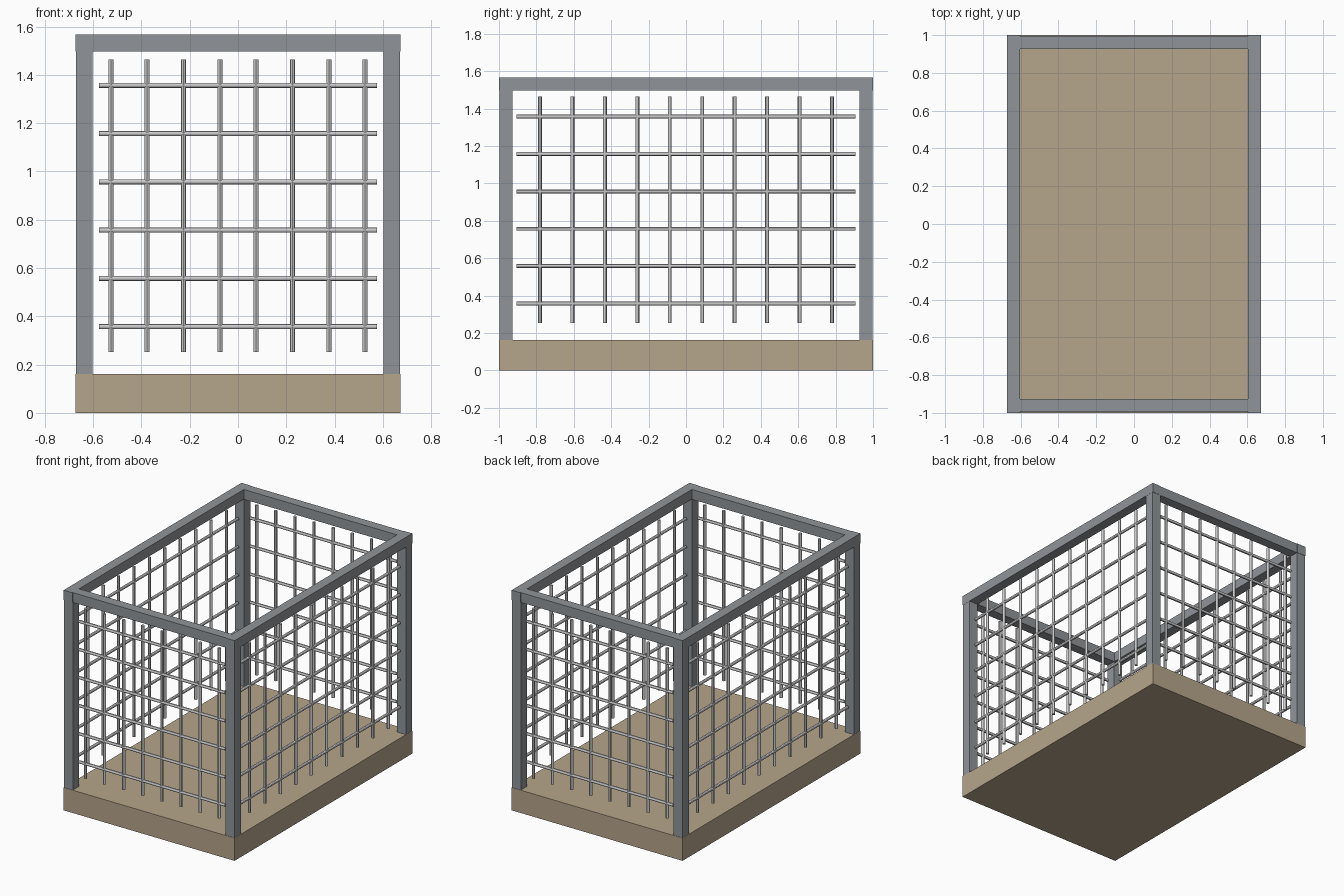
import bpy
from math import pi

if "Cube" in bpy.data.objects:
    bpy.data.objects.remove(bpy.data.objects["Cube"])


def material(name, rgb):
    m = bpy.data.materials.new(name)
    m.diffuse_color = (*rgb, 1)
    m.use_nodes = True
    m.node_tree.nodes["Principled BSDF"].inputs["Base Color"].default_value = m.diffuse_color
    return m


WOOD = material("tan_board", (0.47, 0.38, 0.26))
STEEL = material("grey_steel", (0.28, 0.30, 0.32))


def box(name, lo, hi, mat):
    bpy.ops.mesh.primitive_cube_add(size=1, location=[(a + b) / 2 for a, b in zip(lo, hi)])
    o = bpy.context.object
    o.name = name
    o.scale = [b - a for a, b in zip(lo, hi)]
    bpy.ops.object.transform_apply(location=False, rotation=False, scale=True)
    o.data.materials.append(mat)


def rod(name, center, length, axis):
    rot = {"x": (0, pi / 2, 0), "y": (pi / 2, 0, 0), "z": (0, 0, 0)}[axis]
    bpy.ops.mesh.primitive_cylinder_add(vertices=12, radius=0.0105, depth=length,
                                        location=center, rotation=rot)
    bpy.context.object.name = name
    bpy.ops.object.shade_smooth_by_angle()


X, Y, T = 0.673, 1.0, 0.07        # half width, half length, frame thickness
Z0, Z1, Z2 = 0.162, 1.497, 1.567  # floor top, rail bottom, rail top

# Floor slab
box("floor_base", (-X, -Y, 0), (X, Y, Z0), WOOD)

# Corner posts
for sx in (-1, 1):
    for sy in (-1, 1):
        cx, cy = sx * 0.637, sy * 0.963
        box("corner_post", (cx - T / 2, cy - T / 2, Z0), (cx + T / 2, cy + T / 2, Z1), STEEL)

for s, end, side in ((-1, "front", "left"), (1, "back", "right")):
    # Top rails: side rails run the full length, end rails fit between them
    cx, cy = s * 0.638, s * 0.961
    box(side + "_top_rail", (cx - T / 2, -Y, Z1), (cx + T / 2, Y, Z2), STEEL)
    box(end + "_top_rail", (-X + T, cy - T / 2, Z1), (X - T, cy + T / 2, Z2), STEEL)

    # Wire grid: upright rods
    for i in range(8):
        rod(end + "_upright_rod", ((i - 3.5) * 0.1505, s * 0.963, 0.858), 1.21, "z")
    for i in range(10):
        rod(side + "_upright_rod", (s * 0.637, (i - 4.5) * 0.1735, 0.858), 1.21, "z")

    # Wire grid: level rods
    for i in range(6):
        z = 0.357 + 0.2 * i
        rod(end + "_level_rod", (0, s * 0.963, z), 1.153, "x")
        rod(side + "_level_rod", (s * 0.637, 0, z), 1.81, "y")
